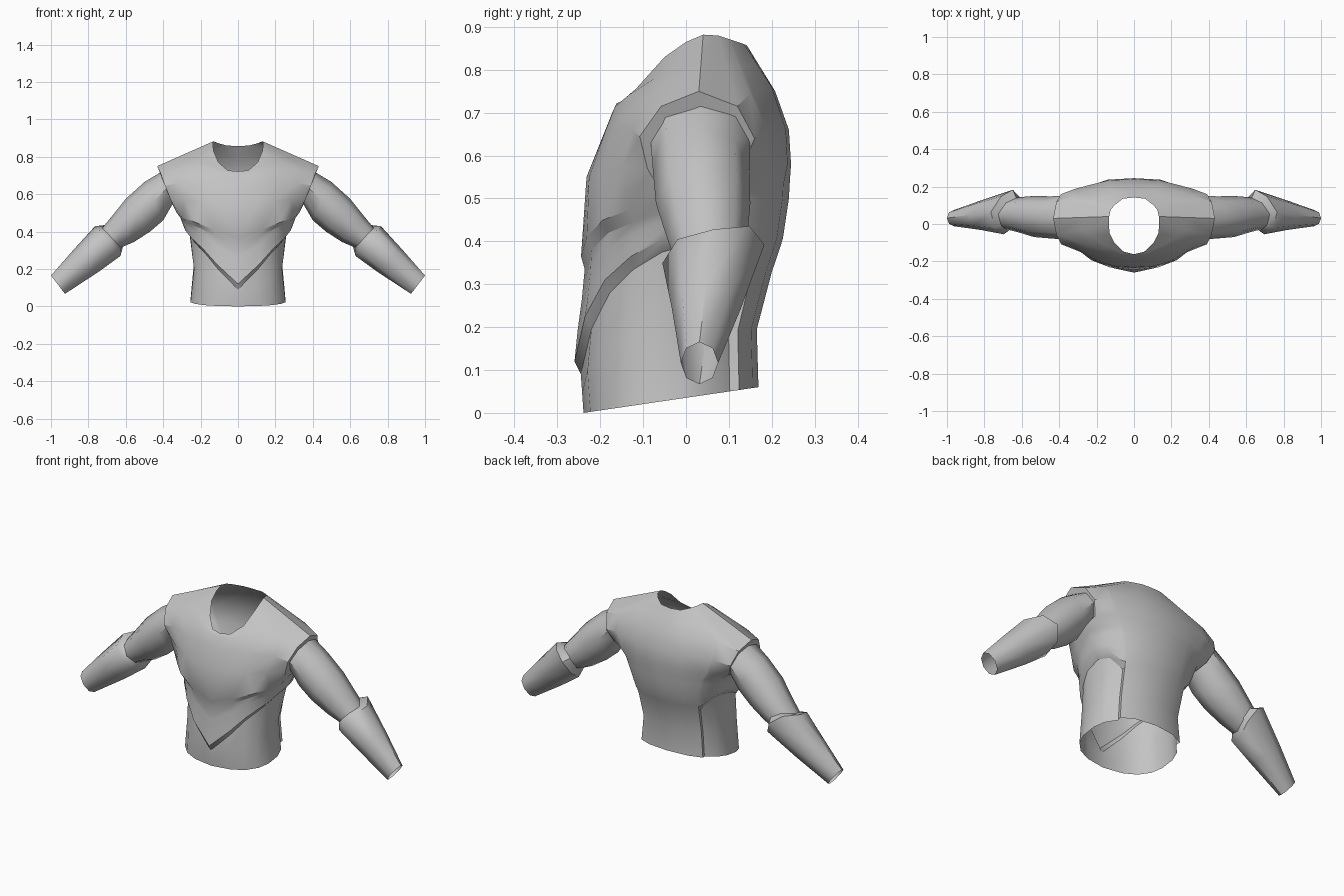
import bpy, bmesh, math

cube = bpy.data.objects.get("Cube")
if cube:
    bpy.data.objects.remove(cube, do_unlink=True)

grey = bpy.data.materials.new("plain_grey")
grey.use_nodes = True
COLOUR = (0.55, 0.55, 0.55, 1.0)
grey.diffuse_color = COLOUR
bsdf = next(n for n in grey.node_tree.nodes if n.type == 'BSDF_PRINCIPLED')
bsdf.inputs["Base Color"].default_value = COLOUR
bsdf.inputs["Roughness"].default_value = 0.6


def lerp(a, b, t):
    return a + (b - a) * t


def loft(name, rows, closed, sharp=32):
    """Skin rows of points, then mirror the half across x."""
    bm = bmesh.new()
    grid = [[bm.verts.new(p) for p in row] for row in rows]
    n = len(rows[0])
    for lo, hi in zip(grid, grid[1:]):
        for c in range(n if closed else n - 1):
            k = (c + 1) % n
            bm.faces.new((lo[c], lo[k], hi[k], hi[c]))
    mesh = bpy.data.meshes.new(name)
    bm.to_mesh(mesh)
    bm.free()
    mesh.materials.append(grey)
    ob = bpy.data.objects.new(name, mesh)
    bpy.context.collection.objects.link(ob)
    bpy.ops.object.select_all(action='DESELECT')
    ob.select_set(True)
    bpy.context.view_layer.objects.active = ob
    bpy.ops.object.shade_smooth_by_angle(angle=math.radians(sharp))
    mirror = ob.modifiers.new("mirror", 'MIRROR')
    mirror.use_clip = True
    mirror.merge_threshold = 0.0005
    return ob


# ---- torso: columns run from the front centre round the side to the back ----
ANGLES = [0, 22, 42, 62, 80, 98, 116, 136, 139, 158, 180]
# height, half width, front y, back y
BODY = [(0.0, .278, -.255, .172), (.1, .273, -.262, .167), (.2, .258, -.252, .165),
        (.3, .264, -.238, .19), (.4, .283, -.233, .225), (.5, .32, -.23, .24),
        (.6, .36, -.22, .245)]
BELLY_EDGE = [.09, .195, .28, .335, .375, .40, .39, .33, .33, .33, .33]
CHEST_EDGE = [.335, .38, .42, .445, .47, .50, .50, .50, .50, .50, .50]
CHEST_LIFT = [.010, .014, .018, .018, .012, .004, 0, 0, 0, 0, 0]
RECESS = [.016] + [.02] * 7 + [0, 0, 0]      # belly and flanks sit under the back plate
LEDGE = 0.03


def body_point(c, z, offset):
    i = max(k for k in range(len(BODY) - 1) if BODY[k][0] <= max(z, 0))
    a, b = BODY[i], BODY[i + 1]
    w, yf, yb = (lerp(a[k], b[k], (z - a[0]) / (b[0] - a[0])) for k in (1, 2, 3))
    w, yf, yb = w + offset, yf - offset, yb + offset
    ang = math.radians(ANGLES[c])
    s = abs(math.sin(ang)) ** .85 if 0 < c < 10 else 0.0
    co = math.cos(ang)
    co = math.copysign(abs(co) ** .85, co)
    return (w * s, (yf + yb) / 2 - (yb - yf) / 2 * co, z)


def hem_z(c):
    y = body_point(c, 0, -RECESS[c])[1]
    return max(0.0, .06 * (y + .239) / .411)


rows = [[] for _ in range(8)]
for c in range(len(ANGLES)):
    hem, z2, z1 = hem_z(c), BELLY_EDGE[c], CHEST_EDGE[c]
    d, top2 = -RECESS[c], BELLY_EDGE[c] + LEDGE
    steps = [(hem, d), (lerp(hem, z2, .5), d), (z2, d), (top2, 0),
             (lerp(top2, z1, .33), 0), (lerp(top2, z1, .67), 0),
             (z1, 0), (z1 + LEDGE, CHEST_LIFT[c])]
    for row, (z, off) in zip(rows, steps):
        row.append(body_point(c, z, off))

# chest, shoulder cap and neckline rings (the back plate edge column is blended in)
CHEST = [(0, -.232, .55), (.1, -.226, .55), (.195, -.2, .56), (.285, -.15, .57), (.36, -.09, .57),
         (.35, .03, .545), (.36, .13, .57), (.28, .19, .58), (.14, .237, .58), (0, .245, .58)]
CAP = [(0, -.192, .65), (.1, -.187, .66), (.2, -.17, .66), (.32, -.125, .66), (.39, -.108, .645),
       (.387, .03, .645), (.39, .16, .64), (.31, .19, .66), (.14, .233, .66), (0, .24, .66)]
SHOULDER = [(0, -.172, .70), (.08, -.165, .715), (.18, -.135, .74), (.32, -.09, .735), (.415, -.058, .715),
            (.432, .03, .75), (.415, .12, .715), (.32, .15, .745), (.14, .2, .76), (0, .208, .75)]
NECK = [(0, -.162, .722), (.055, -.148, .727), (.105, -.1, .77), (.13, -.05, .83), (.135, 0, .865),
        (.133, .04, .882), (.125, .075, .88), (.105, .1, .872), (.06, .135, .86), (0, .142, .857)]


def mix(p, q, t):
    return tuple(lerp(a, b, t) for a, b in zip(p, q))


def with_edge(r):
    return r[:8] + [mix(r[7], r[8], .1)] + r[8:]


yoke = [mix(a, b, .5) for a, b in zip(SHOULDER, NECK)]
rows += [with_edge(r) for r in (CHEST, CAP, SHOULDER, yoke, NECK)]
loft("torso", rows, closed=False)


# ---- arms: each ring is top x, top z, bottom x, bottom z, front y, back y, elbow shift ----
def arm_ring(xt, zt, xb, zb, yf, yb, shift=0.0, sides=8):
    ring = []
    for k in range(sides):
        a = 2 * math.pi * k / sides
        u, v = math.cos(a), -math.sin(a)
        back = max(0.0, v) * shift
        ring.append(((xt + xb) / 2 + (xt - xb) / 2 * u - .746 * back,
                     (yf + yb) / 2 + (yb - yf) / 2 * v,
                     (zt + zb) / 2 + (zt - zb) / 2 * u + .667 * back))
    return ring


SLEEVE = [(.40, .725, .345, .555, -.083, .15), (.50, .665, .40, .46, -.077, .148),
          (.60, .575, .47, .40, -.07, .15), (.68, .475, .555, .345, -.045, .143),
          (.725, .42, .625, .315, -.03, .135), (.76, .38, .66, .29, -.02, .12)]
FOREARM = [(.722, .418, .626, .312, -.035, .14, .06), (.765, .428, .628, .27, -.055, .183, .065),
           (.88, .302, .745, .185, -.033, .128), (1.0, .165, .925, .067, -.012, .075)]
loft("upper_sleeves", [arm_ring(*r) for r in SLEEVE], closed=True, sharp=50)
loft("forearm_guards", [arm_ring(*r) for r in FOREARM], closed=True, sharp=50)
